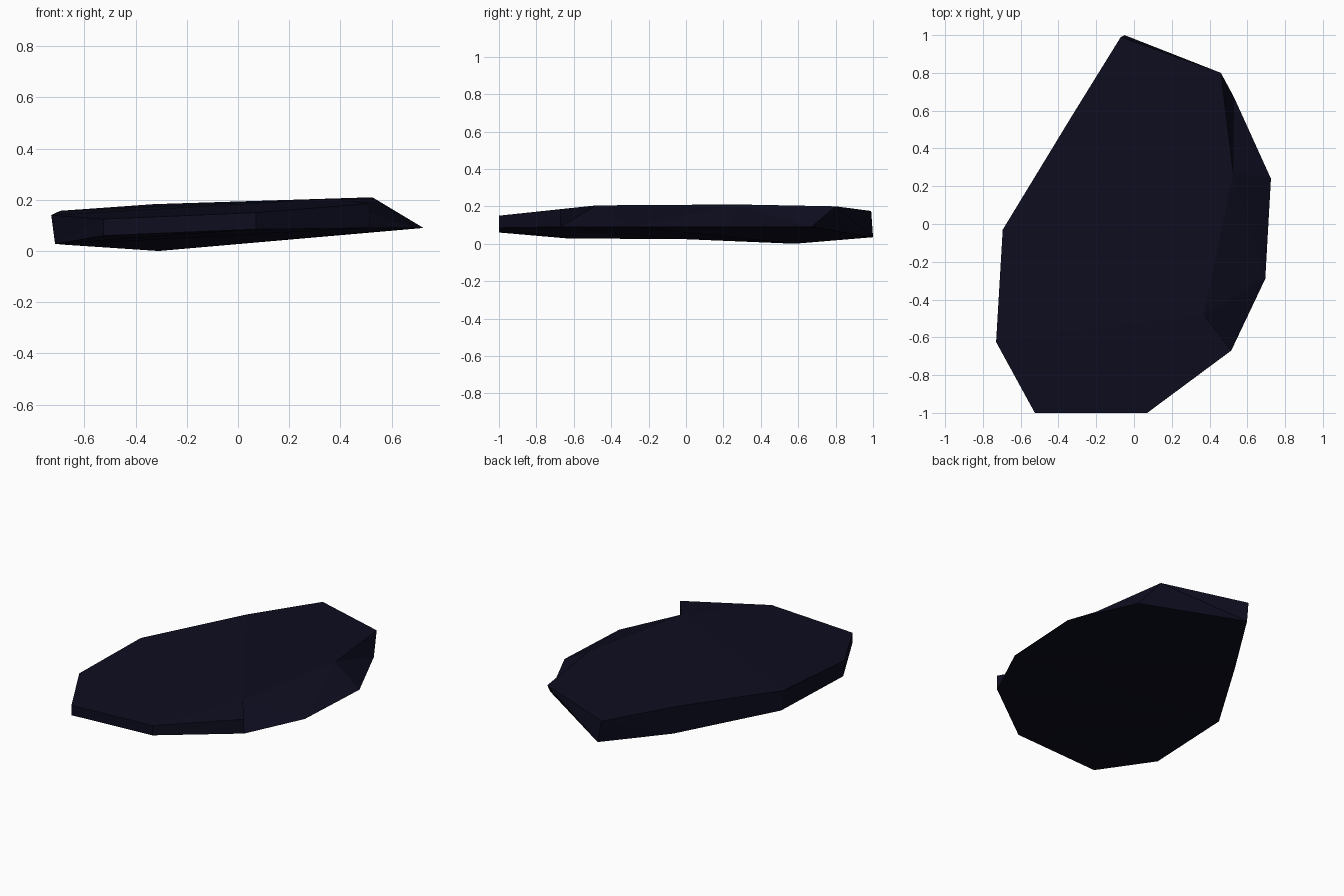
import bpy
import bmesh

cube = bpy.data.objects.get("Cube")
if cube:
    bpy.data.objects.remove(cube, do_unlink=True)

# Single dark navy stone colour
navy = bpy.data.materials.new("dark_navy")
navy.use_nodes = True
colour = (0.004, 0.004, 0.014, 1.0)
navy.diffuse_color = colour
navy.node_tree.nodes["Principled BSDF"].inputs["Base Color"].default_value = colour

# Rim of the upper face, clockwise from the back tip
top_rim = [
    (-0.07, 0.99, 0.175), (0.46, 0.8, 0.2), (0.525, 0.27, 0.21),
    (0.37, -0.48, 0.205), (0.515, -0.67, 0.185), (0.07, -1, 0.15),
    (-0.525, -1, 0.125), (-0.73, -0.625, 0.14), (-0.695, -0.03, 0.157),
    (-0.33, 0.57, 0.183),
]

# Matching rim of the underside
bottom_rim = [
    (-0.05, 1, 0.035), (0.53, 0.67, 0.09), (0.725, 0.24, 0.09),
    (0.695, -0.29, 0.09), (0.515, -0.67, 0.09), (0.07, -1, 0.085),
    (-0.525, -1, 0.06), (-0.715, -0.63, 0.028), (-0.685, -0.02, 0.025),
    (-0.31, 0.58, 0),
]

# Slab: two caps joined by a band of facets
bm = bmesh.new()
top = [bm.verts.new(p) for p in top_rim]
bottom = [bm.verts.new(p) for p in bottom_rim]
bm.faces.new(top)
bm.faces.new(bottom)
for i in range(len(top)):
    j = (i + 1) % len(top)
    bm.faces.new((top[i], top[j], bottom[j], bottom[i]))
bmesh.ops.triangulate(bm, faces=bm.faces[:])
bmesh.ops.recalc_face_normals(bm, faces=bm.faces[:])

mesh = bpy.data.meshes.new("stone_slab")
bm.to_mesh(mesh)
bm.free()
mesh.materials.append(navy)
slab = bpy.data.objects.new("stone_slab", mesh)
bpy.context.collection.objects.link(slab)
